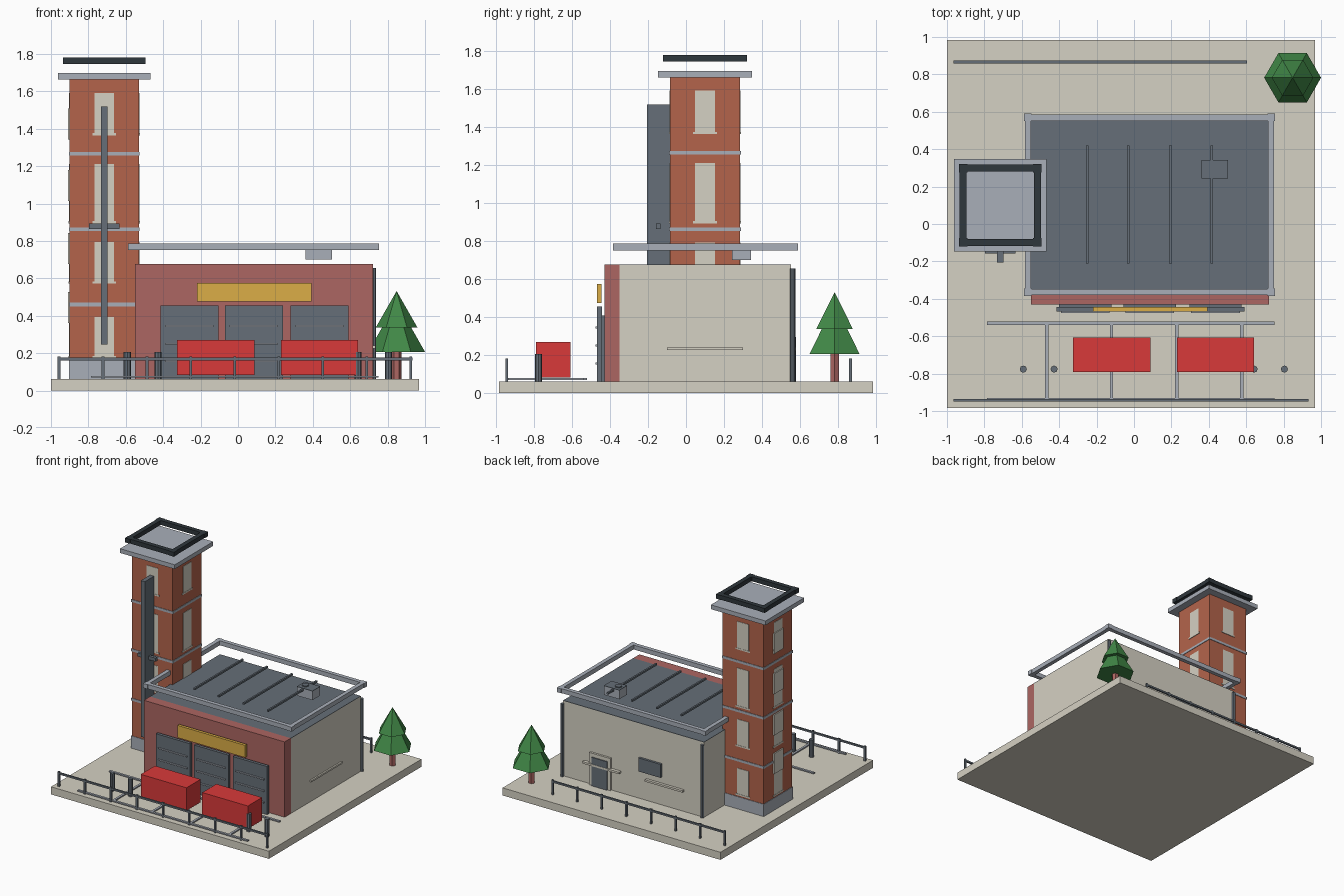
import bpy, bmesh
from math import cos, sin, pi

cube = bpy.data.objects.get("Cube")
if cube:
    bpy.data.objects.remove(cube)


def material(name, hex_code):
    srgb = [int(hex_code[i:i + 2], 16) / 255 for i in (0, 2, 4)]
    rgba = [c / 12.92 if c < 0.04 else ((c + 0.055) / 1.055) ** 2.4 for c in srgb] + [1]
    m = bpy.data.materials.new(name)
    m.use_nodes = True
    m.diffuse_color = rgba
    m.node_tree.nodes["Principled BSDF"].inputs["Base Color"].default_value = rgba
    return m


concrete = material("warm concrete", "D5D1C3")
brick = material("orange brick", "B4644B")
red_brick = material("red brick", "AC6662")
steel = material("light steel", "A9AFB9")
slate = material("slate grey", "666F78")
black = material("charcoal", "2F373C")
yellow = material("sign yellow", "DBAE47")
red = material("vehicle red", "D93A3A")
green = material("pine green", "418847")


def finish(bm, name, mat):
    bmesh.ops.recalc_face_normals(bm, faces=bm.faces)
    me = bpy.data.meshes.new(name)
    bm.to_mesh(me)
    bm.free()
    me.materials.append(mat)
    ob = bpy.data.objects.new(name, me)
    bpy.context.collection.objects.link(ob)
    return ob


def boxes(name, mat, *ranges):
    """One object from boxes, each given as (x0, x1), (y0, y1), (z0, z1)."""
    bm = bmesh.new()
    for rng in ranges:
        for v in bmesh.ops.create_cube(bm, size=1)["verts"]:
            v.co = [(a + b) / 2 + c * (b - a) for c, (a, b) in zip(v.co, rng)]
    return finish(bm, name, mat)


def around(c, half):
    return (c - half, c + half)


def lathe(name, mat, centre, profile, sides):
    """Stack of regular rings (radius, height), capped at both ends."""
    bm = bmesh.new()
    rings = [[bm.verts.new((centre[0] + r * cos(2 * pi * i / sides),
                            centre[1] + r * sin(2 * pi * i / sides), z))
              for i in range(sides)] for r, z in profile]
    for low, high in zip(rings, rings[1:]):
        for i in range(sides):
            j = (i + 1) % sides
            bm.faces.new((low[i], low[j], high[j], high[i]))
    bm.faces.new(rings[0])
    bm.faces.new(rings[-1])
    return finish(bm, name, mat)


def frame_parts(xr, yr, zr, width):
    """Four bars that form a rectangular ring without overlaps."""
    (x0, x1), (y0, y1) = xr, yr
    inner = (y0 + width, y1 - width)
    return [(xr, (y0, inner[0]), zr), (xr, (inner[1], y1), zr),
            ((x0, x0 + width), inner, zr), ((x1 - width, x1), inner, zr)]


def rail_ring(name, mat, xr, yr, zr, width, inset, knob):
    """Rail ring inset from its square corner blocks."""
    bars = frame_parts((xr[0] + inset, xr[1] - inset), (yr[0] + inset, yr[1] - inset), zr, width)
    corners = [(xs, ys, zr) for xs in ((xr[0], xr[0] + knob), (xr[1] - knob, xr[1]))
               for ys in ((yr[0], yr[0] + knob), (yr[1] - knob, yr[1]))]
    return boxes(name, mat, *bars, *corners)


G = 0.062  # ground level

# Site slab
boxes("site_slab", concrete, ((-1, 0.968), (-0.984, 0.984), (0, G)))

# Main hall
boxes("hall_walls", concrete, ((-0.55, 0.722), (-0.35, 0.553), (G, 0.674)))
boxes("hall_facade", red_brick, ((-0.55, 0.722), (-0.43, -0.35), (G, 0.677)))
boxes("hall_roof", slate, ((-0.55, 0.722), (-0.35, 0.553), (0.674, 0.677)))
rail_ring("roof_rail", steel, (-0.588, 0.754), (-0.385, 0.59), (0.751, 0.787), 0.033, 0.005, 0.04)
boxes("roof_ribs", slate, *[(around(x, 0.007), (-0.21, 0.42), (0.757, 0.772))
                            for x in (-0.25, -0.03, 0.195, 0.415)])
boxes("roof_vent", steel, ((0.362, 0.502), (0.243, 0.343), (0.702, 0.772)))
boxes("roof_vent_lid", slate, ((0.362, 0.502), (0.243, 0.343), (0.772, 0.777)))
lathe("roof_vent_pipe", slate, (0.404, 0.293), [(0.026, 0.77), (0.026, 0.785)], 10)

# Garage doors, slats and sign
door_centres = (-0.26, 0.085, 0.436)
boxes("garage_doors", slate, *[(around(x, 0.155), (-0.468, -0.443), (G, 0.455)) for x in door_centres])
boxes("door_backings", slate, *[(around(x, 0.14), (-0.443, -0.43), (G, 0.41)) for x in door_centres])
boxes("door_slats", steel, *[(around(x, 0.13), (-0.477, -0.468), around(z, 0.005))
                             for x in door_centres for z in (0.157, 0.25, 0.345)])
boxes("sign_panel", yellow, ((-0.22, 0.392), (-0.468, -0.444), (0.475, 0.575)))

# Rear and side wall fittings
boxes("rear_door_frame", concrete, ((0.285, 0.475), (0.55, 0.57), (G, 0.325)))
boxes("rear_door", slate, ((0.31, 0.45), (0.56, 0.578), (G, 0.295)))
boxes("rear_window", slate, ((-0.17, 0.03), (0.55, 0.572), (0.29, 0.4)))
boxes("wall_ledges", concrete,
      ((0.2, 0.53), (0.55, 0.58), (0.224, 0.24)),
      ((-0.37, -0.03), (0.55, 0.575), (0.224, 0.24)),
      ((0.715, 0.735), (-0.1, 0.3), (0.226, 0.24)))
for side, x in (("left", 0.724), ("right", -0.54)):
    lathe(side + "_downpipe", slate, (x, 0.562), [(0.014, G), (0.014, 0.655)], 8)

# Tower body
TX, TY, TW = -0.715, 0.1, 0.185
boxes("tower_body", brick, (around(TX, TW), around(TY, TW), (G, 1.662)))
boxes("tower_plinth", steel, *frame_parts(around(TX, TW + 0.004), around(TY, TW + 0.004), (G, 0.162), 0.008))
bands = []
for z in (0.46, 0.863, 1.266):
    bands += frame_parts(around(TX, TW + 0.004), around(TY, TW + 0.004), around(z, 0.01), 0.008)
boxes("tower_bands", steel, *bands)
boxes("tower_cap", steel, (around(TX, 0.247), around(TY, 0.248), (1.662, 1.697)))
rail_ring("tower_crown", black, around(TX, 0.221), around(TY, 0.221), (1.745, 1.781), 0.037, 0.004, 0.046)

# Tower windows and sills on all four sides
panes, sills = [], []
for z0, z1 in ((0.18, 0.394), (0.578, 0.794), (0.9, 1.212), (1.37, 1.592)):
    for s in (-1, 1):
        px, py = TX + s * TW, TY + s * TW
        panes += [(around(TX, 0.052), around(py, 0.003), (z0, z1)),
                  (around(px, 0.003), around(TY, 0.052), (z0, z1))]
        sills += [(around(TX, 0.064), around(py, 0.005), around(z0, 0.006)),
                  (around(px, 0.005), around(TY, 0.064), around(z0, 0.006))]
boxes("tower_windows", concrete, *panes)
boxes("tower_sills", concrete, *sills)
boxes("tower_side_panels", concrete, *[((-0.91, -0.898), around(TY, 0.06), around(z, 0.083))
                                       for z in (0.445, 0.76, 1.097, 1.425)])

# Vertical fin with bracket
boxes("tower_fin", slate, (around(TX, 0.018), (-0.206, -0.085), (0.245, 1.52)))
boxes("fin_bracket", slate, ((-0.797, -0.633), (-0.157, -0.133), (0.865, 0.893)))

# Parked vehicles
boxes("parked_vehicles", red, *[((x, x + 0.412), (-0.79, -0.607), (0.083, 0.27)) for x in (-0.325, 0.23)])

# Parking bay markings
bays = [((-0.787, 0.75), around(y, 0.009), (0.069, 0.079)) for y in (-0.53, -0.94)]
bays += [(around(x, 0.009), (-0.94, -0.53), (0.069, 0.079)) for x in (-0.467, -0.12, 0.228, 0.577)]
boxes("bay_markings", steel, *bays)


# Fences
def fence(name, x0, x1, y, count):
    step = (x1 - x0) / (count - 1)
    posts = [(around(x0 + i * step, 0.007), around(y, 0.007), (G, 0.183)) for i in range(count)]
    boxes(name, slate, ((x0 - 0.008, x1 + 0.008), around(y, 0.007), (0.162, 0.176)), *posts)


fence("front_fence", -0.957, 0.924, -0.943, 9)
fence("rear_fence", -0.957, 0.597, 0.866, 8)

# Bollards
for i, x in enumerate((-0.592, -0.427, 0.642, 0.804)):
    lathe(f"bollard_{i + 1}", slate, (x, -0.776), [(0.019, G), (0.019, 0.206)], 8)

# Tree
tree = (0.848, 0.782)
lathe("tree_trunk", red_brick, tree, [(0.026, G), (0.026, 0.23)], 6)
lathe("tree_lower_tier", green, tree, [(0.152, 0.206), (0.065, 0.36)], 6)
lathe("tree_upper_tier", green, tree, [(0.111, 0.338), (0.001, 0.53)], 6)
